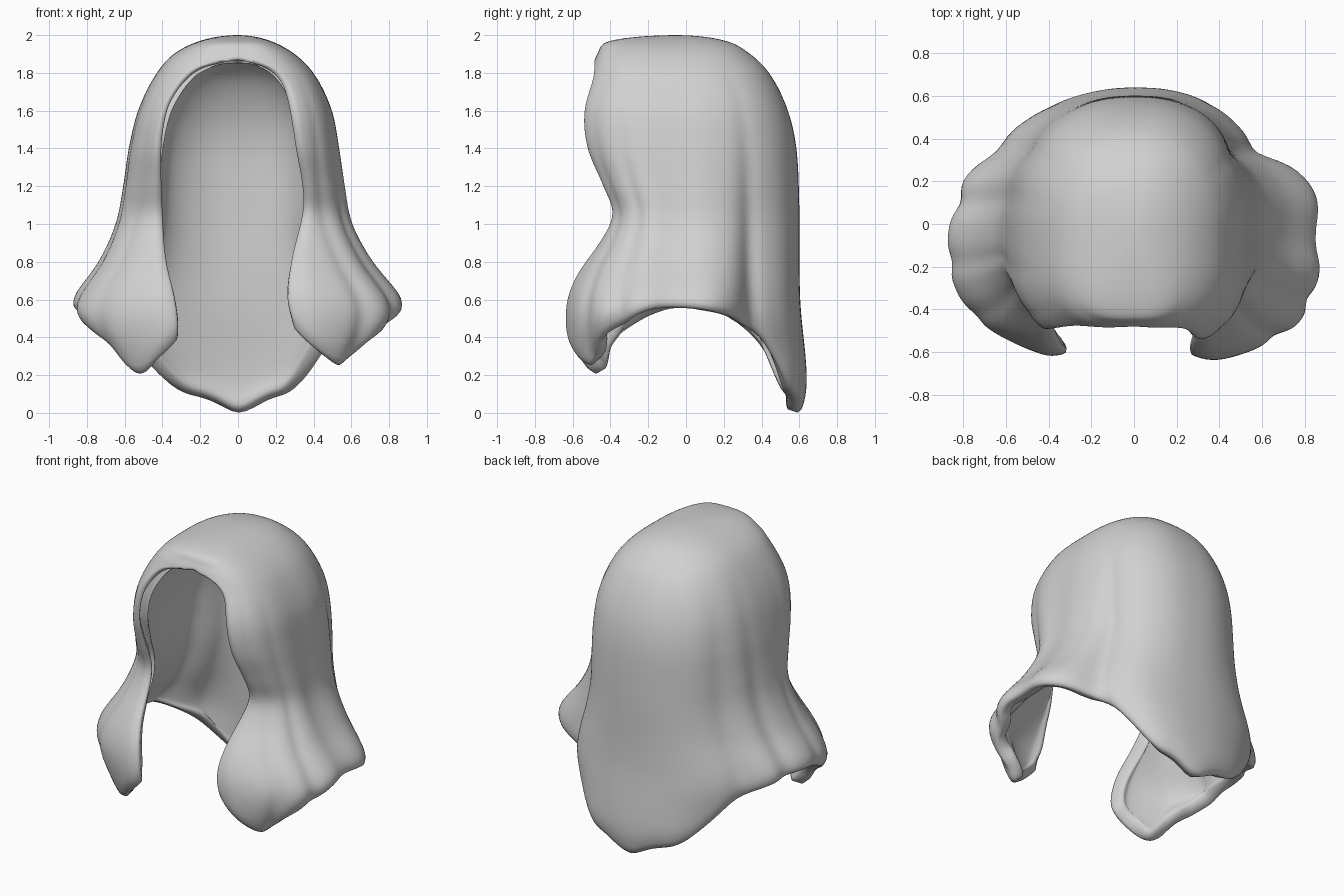
import bpy, bmesh, math

cube = bpy.data.objects.get("Cube")
if cube:
    bpy.data.objects.remove(cube)

TOP, MID_Y = 2.0, -0.05
ROWS, COLS = 90, 76


def curve(points, v):
    """Catmull-Rom lookup through sorted (position, value) pairs."""
    if v <= points[0][0]:
        return points[0][1]
    for i in range(len(points) - 1):
        (a, p1), (b, p2) = points[i], points[i + 1]
        if v <= b:
            m = [0, 0]
            for k, j in enumerate((i, i + 1)):
                lo, hi = points[max(j - 1, 0)], points[min(j + 1, len(points) - 1)]
                m[k] = (hi[1] - lo[1]) / (hi[0] - lo[0]) * (b - a)
            t = (v - a) / (b - a)
            return (p1 * (1 + 2 * t) * (1 - t) ** 2 + m[0] * t * (1 - t) ** 2
                    + p2 * t * t * (3 - 2 * t) + m[1] * t * t * (t - 1))
    return points[-1][1]


def by_height(pairs):
    """Stretch the height axis near the crown so the dome stays round."""
    return [(math.sqrt(TOP - z), v) for z, v in pairs]


def ease(v):
    v = max(0, min(1, v))
    return v * v * (3 - 2 * v)


# Reach of the hair from its centre, by height
front = by_height([(2, 0), (1.97, .35), (1.9, .42), (1.8, .46), (1.6, .53), (1.4, .52),
                   (1.2, .44), (1.05, .38), (.9, .44), (.75, .54), (.6, .6), (.4, .61),
                   (.2, .57)])
back = by_height([(2, 0), (1.97, .26), (1.9, .39), (1.8, .49), (1.6, .59), (1.4, .635),
                  (1.1, .65), (.6, .655), (.2, .69), (0, .68)])
# Squareness pairs run from the upper head to the hem
SIDES = {
    "left": dict(
        sign=1, lift=.06, front_square=(3.3, 2.7), back_square=(2.4, 2.6), narrow=.28,
        width=by_height([(2, 0), (1.97, .17), (1.9, .3), (1.8, .4), (1.6, .5), (1.4, .54),
                         (1.2, .57), (1, .61), (.8, .72), (.6, .88), (.5, .9), (.3, .83),
                         (0, .77)]),
        opening=by_height([(1.86, 0), (1.85, .07), (1.83, .13), (1.78, .2), (1.7, .245),
                           (1.4, .3), (1.1, .34), (.8, .27), (.6, .25), (.4, .31),
                           (.25, .42)]),
        creases=((.75, .03, .08), (1.15, .03, .08), (1.55, .03, .08), (1.85, .02, .08),
                 (2.12, .05, .07))),
    "right": dict(
        sign=-1, lift=0, front_square=(3.3, 2.3), back_square=(2.4, 2.15), narrow=.1,
        width=by_height([(2, 0), (1.97, .2), (1.9, .34), (1.8, .43), (1.6, .53), (1.4, .58),
                         (1.2, .61), (1, .65), (.8, .74), (.6, .88), (.5, .9), (.3, .83),
                         (0, .77)]),
        opening=by_height([(1.86, 0), (1.85, .09), (1.83, .17), (1.78, .25), (1.7, .32),
                           (1.6, .37), (1.4, .4), (1, .39), (.8, .37), (.6, .32), (.4, .31),
                           (.25, .4)]),
        creases=((.95, .02, .08), (1.4, .03, .08), (1.8, .05, .09), (2.2, .03, .1))),
}
# Hem height from the face opening (0) round to the back centre (1)
hem = [(0, .38), (.025, .27), (.06, .2), (.1, .19), (.16, .26), (.24, .36), (.33, .45),
       (.44, .54), (.54, .52), (.61, .48), (.68, .39), (.73, .26), (.78, .16), (.84, .09),
       (.92, .05), (1, -.03)]


def hair_point(side, s, t):
    low = curve(hem, s)
    z = low + (TOP - low) * math.sin(t * math.pi / 2)
    z += side["lift"] * max(0, 1 - 3 * s) * max(0, 1 - t / .4)
    q = math.sqrt(max(0, TOP - z))
    deep = max(0, min(1, (1.9 - z) / 1.3))
    w, f, b = (curve(c, q) for c in (side["width"], front, back))
    n_front, n_back = (hi + (lo - hi) * deep
                       for hi, lo in (side["front_square"], side["back_square"]))
    gap = max(0, curve(side["opening"], q))
    start = math.asin(min(1, (gap / max(w, .01)) ** (n_front / 2))) if gap else 0
    phi = start + (math.pi - start) * s
    n, reach = (n_front, f) if phi < math.pi / 2 else (n_back, b)
    # The back panel is narrower than the flared sides
    w *= 1 - side["narrow"] * deep ** 2 * ease((phi - 1.8) / .4)
    x = w * abs(math.sin(phi)) ** (2 / n)
    y = -math.copysign(reach * abs(math.cos(phi)) ** (2 / n), math.cos(phi))
    # Vertical locks deepen towards the hem
    cut = sum(d * math.exp(-((phi - p) / r) ** 2) for p, d, r in side["creases"])
    cut += .006 * math.sin(11 * phi + 2 * z) * math.sin(phi)
    k = 1 - deep * cut
    # Edges roll inwards at the hem and the face opening
    k -= .04 * max(0, 1 - t / .05) ** 2
    if gap:
        y += .04 * min(1, gap / .1) * max(0, 1 - s / .05) ** 2
    if s == 1 or (s == 0 and not gap):
        x = 0
    return side["sign"] * x * k, MID_Y + y * k, z


# Build both halves and weld them along the centre
bm = bmesh.new()
for side in SIDES.values():
    # Closer columns beside the face opening
    columns = [(i / COLS) ** 1.25 for i in range(COLS + 1)]
    grid = [[bm.verts.new(hair_point(side, s, j / ROWS)) for j in range(ROWS + 1)]
            for s in columns]
    for i in range(COLS):
        for j in range(ROWS):
            quad = [grid[i][j], grid[i + 1][j], grid[i + 1][j + 1], grid[i][j + 1]]
            bm.faces.new(quad if side["sign"] > 0 else quad[::-1])
bmesh.ops.remove_doubles(bm, verts=bm.verts, dist=.0005)
mesh = bpy.data.meshes.new("hair_shell")
bm.to_mesh(mesh)
bm.free()
hair = bpy.data.objects.new("hair_shell", mesh)
bpy.context.collection.objects.link(hair)

# Colour
grey = bpy.data.materials.new("light_grey")
grey.use_nodes = True
colour = (.64, .64, .64, 1)
grey.diffuse_color = colour
bsdf = next(n for n in grey.node_tree.nodes if n.type == "BSDF_PRINCIPLED")
bsdf.inputs["Base Color"].default_value = colour
mesh.materials.append(grey)

# Soften the locks, give the shell its thickness, then round the rims
soft = hair.modifiers.new("soften", "SMOOTH")
soft.factor, soft.iterations = .5, 3
shell = hair.modifiers.new("thickness", "SOLIDIFY")
shell.thickness, shell.offset = .09, -1
rims = hair.modifiers.new("round_rims", "SMOOTH")
rims.factor, rims.iterations = .5, 4

bpy.context.view_layer.objects.active = hair
hair.select_set(True)
bpy.ops.object.shade_smooth_by_angle(angle=math.radians(60))
